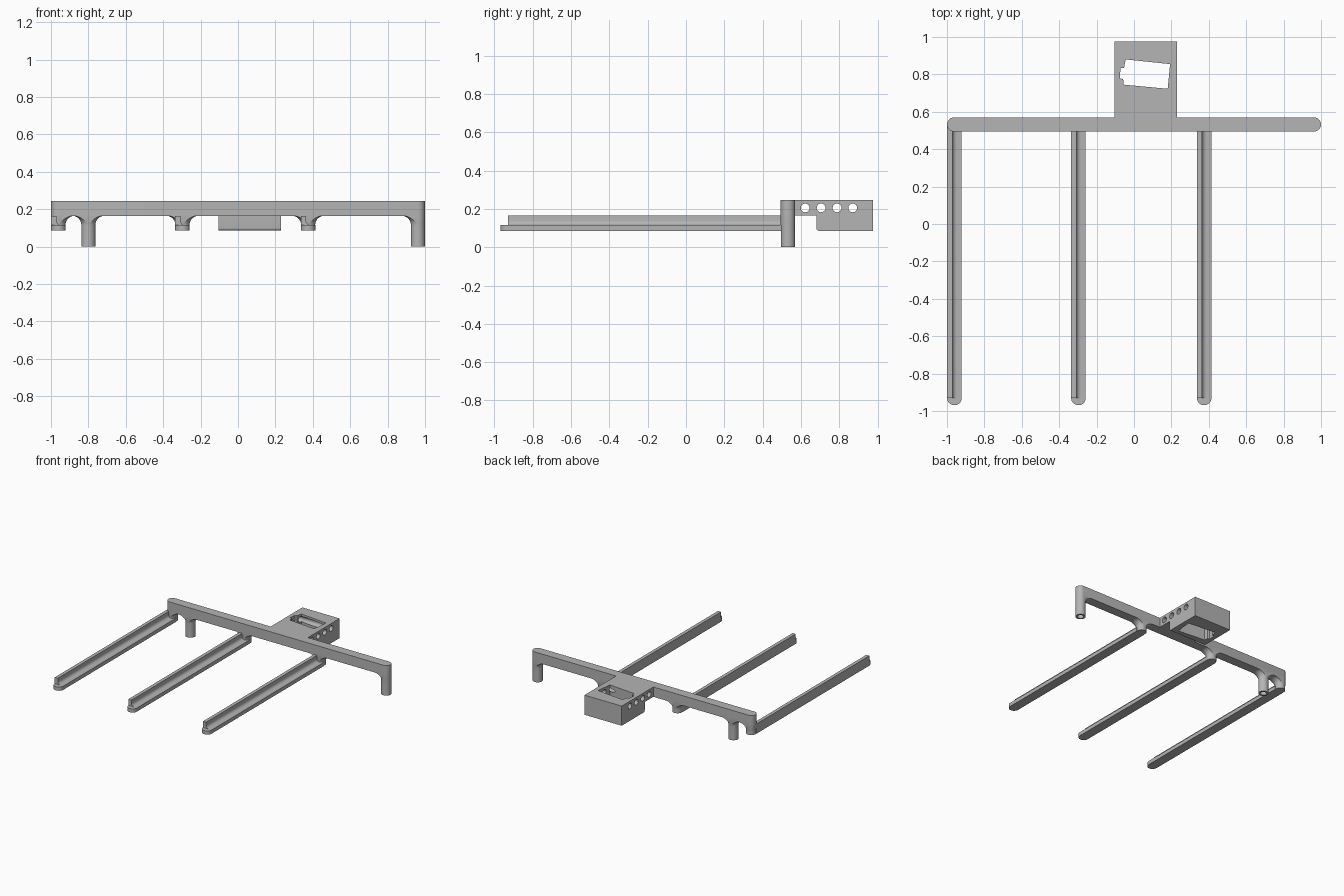
import bpy, bmesh, math
from mathutils import Matrix, Vector

cube = bpy.data.objects.get("Cube")
if cube:
    bpy.data.objects.remove(cube, do_unlink=True)

GREY = (0.46, 0.46, 0.46, 1)
mat = bpy.data.materials.new("plain_grey")
mat.use_nodes = True
mat.diffuse_color = GREY
mat.node_tree.nodes["Principled BSDF"].inputs["Base Color"].default_value = GREY

BAR_Y, BAR_R = 0.532, 0.038
BAR_LOW, BAR_TOP = 0.165, 0.245
RAIL_LOW, FLARE = 0.085, 0.05


def prism(name, points, low, high, axis="z"):
    """Extrude an outline along an axis; outline is (x,y), (y,z) or (x,z)."""
    place = {"z": lambda a, b, h: (a, b, h),
             "x": lambda a, b, h: (h, a, b),
             "y": lambda a, b, h: (a, h, b)}[axis]
    bm = bmesh.new()
    base = bm.faces.new([bm.verts.new(place(a, b, low)) for a, b in points])
    top = bmesh.ops.extrude_face_region(bm, geom=[base])["geom"]
    shift = Vector(place(0, 0, high - low))
    bmesh.ops.translate(bm, vec=shift,
                        verts=[g for g in top if isinstance(g, bmesh.types.BMVert)])
    return finish(name, bm)


def finish(name, bm):
    bmesh.ops.recalc_face_normals(bm, faces=bm.faces)
    mesh = bpy.data.meshes.new(name)
    bm.to_mesh(mesh)
    bm.free()
    mesh.materials.append(mat)
    obj = bpy.data.objects.new(name, mesh)
    bpy.context.collection.objects.link(obj)
    return obj


def arc(cx, cy, r, start, end, n=12):
    angles = [math.radians(start + (end - start) * i / n) for i in range(n + 1)]
    return [(cx + r * math.cos(a), cy + r * math.sin(a)) for a in angles]


def lathe(name, profile, x, y, steps=40):
    """Spin an (r, z) profile about a vertical axis."""
    bm = bmesh.new()
    verts = [bm.verts.new((r, 0, z)) for r, z in profile]
    edges = [bm.edges.new(pair) for pair in zip(verts, verts[1:])]
    bmesh.ops.spin(bm, geom=verts + edges, cent=(0, 0, 0), axis=(0, 0, 1),
                   angle=math.tau, steps=steps)
    bmesh.ops.remove_doubles(bm, verts=bm.verts, dist=1e-5)
    bmesh.ops.translate(bm, verts=bm.verts, vec=(x, y, 0))
    return finish(name, bm)


def cut(obj, cutter, operation="DIFFERENCE"):
    mod = obj.modifiers.new("cut", "BOOLEAN")
    mod.operation, mod.object, mod.solver = operation, cutter, "EXACT"
    bpy.context.view_layer.objects.active = obj
    bpy.ops.object.modifier_apply(modifier=mod.name)


def discard(obj):
    bpy.data.objects.remove(obj, do_unlink=True)


def smooth(obj):
    bpy.ops.object.select_all(action="DESELECT")
    obj.select_set(True)
    bpy.context.view_layer.objects.active = obj
    bpy.ops.object.shade_smooth_by_angle(angle=math.radians(30))


# Crossbar with rounded ends
end = 1 - BAR_R
stadium = arc(end, BAR_Y, BAR_R, -90, 90) + arc(-end, BAR_Y, BAR_R, 90, 270)
crossbar = prism("crossbar", stadium, BAR_LOW, BAR_TOP)
smooth(crossbar)

# Flared posts under the bar, trimmed to its plan
trim = prism("post_trim", stadium, -0.1, 0.4)


def post(name, x, bottom, bore=0):
    r = BAR_R - 0.0005
    flare = arc(r + FLARE, BAR_LOW - FLARE, FLARE, 180, 90)
    hollow = [(0, 0.12), (bore, 0.12), (bore, bottom)] if bore else [(0, bottom)]
    inside = BAR_LOW + 0.02
    obj = lathe(name, hollow + [(r, bottom)] + flare
                + [(r + FLARE, inside), (0, inside)], x, BAR_Y)
    cut(obj, trim, "INTERSECT")
    smooth(obj)


for name, x in (("right_leg", -0.8), ("left_leg", end)):
    post(name, x, 0, bore=0.024)

# Three long rails, each with a raised lip and a rounded front tip
for side, x in (("right", -0.96), ("middle", -0.297), ("left", 0.375)):
    post(side + "_rail_mount", x, RAIL_LOW)
    w, ledge = 0.039, 0.115
    section = [(x - w, RAIL_LOW), (x + w, RAIL_LOW), (x + w, ledge)]
    section += arc(x + 0.013, ledge + 0.024, 0.024, 270, 180, 6)
    section += [(x - 0.011, BAR_LOW), (x - w, BAR_LOW)]
    smooth(prism(side + "_rail", section, -0.93, BAR_Y - 0.01, "y"))
    tip = arc(x, -0.93, w, 180, 360, 16)
    smooth(prism(side + "_rail_tip", tip, RAIL_LOW, ledge))
discard(trim)

# Rear housing: a stepped side outline with a rounded lower edge
outline = [(BAR_Y, BAR_LOW), (0.68, BAR_LOW)]
outline += arc(0.695, RAIL_LOW + 0.015, 0.015, 180, 270, 6)
outline += [(0.977, RAIL_LOW), (0.977, BAR_TOP), (BAR_Y, BAR_TOP)]
housing = prism("rear_housing", outline, -0.105, 0.23, "x")

# Tilted pocket with a small stepped notch at one end
pocket = [(-0.055, 0.745), (0.18, 0.723), (0.193, 0.855), (-0.045, 0.88),
          (-0.053, 0.835), (-0.072, 0.833), (-0.076, 0.778), (-0.058, 0.775)]
cutters = [prism("pocket_cutter", pocket, 0, 0.4)]

# Row of cross holes
for y in (0.622, 0.705, 0.788, 0.87):
    cutters.append(prism("hole_cutter", arc(y, 0.205, 0.023, 0, 345, 23), -0.3, 0.4, "x"))
for cutter in cutters:
    cut(housing, cutter)
    discard(cutter)
smooth(housing)
